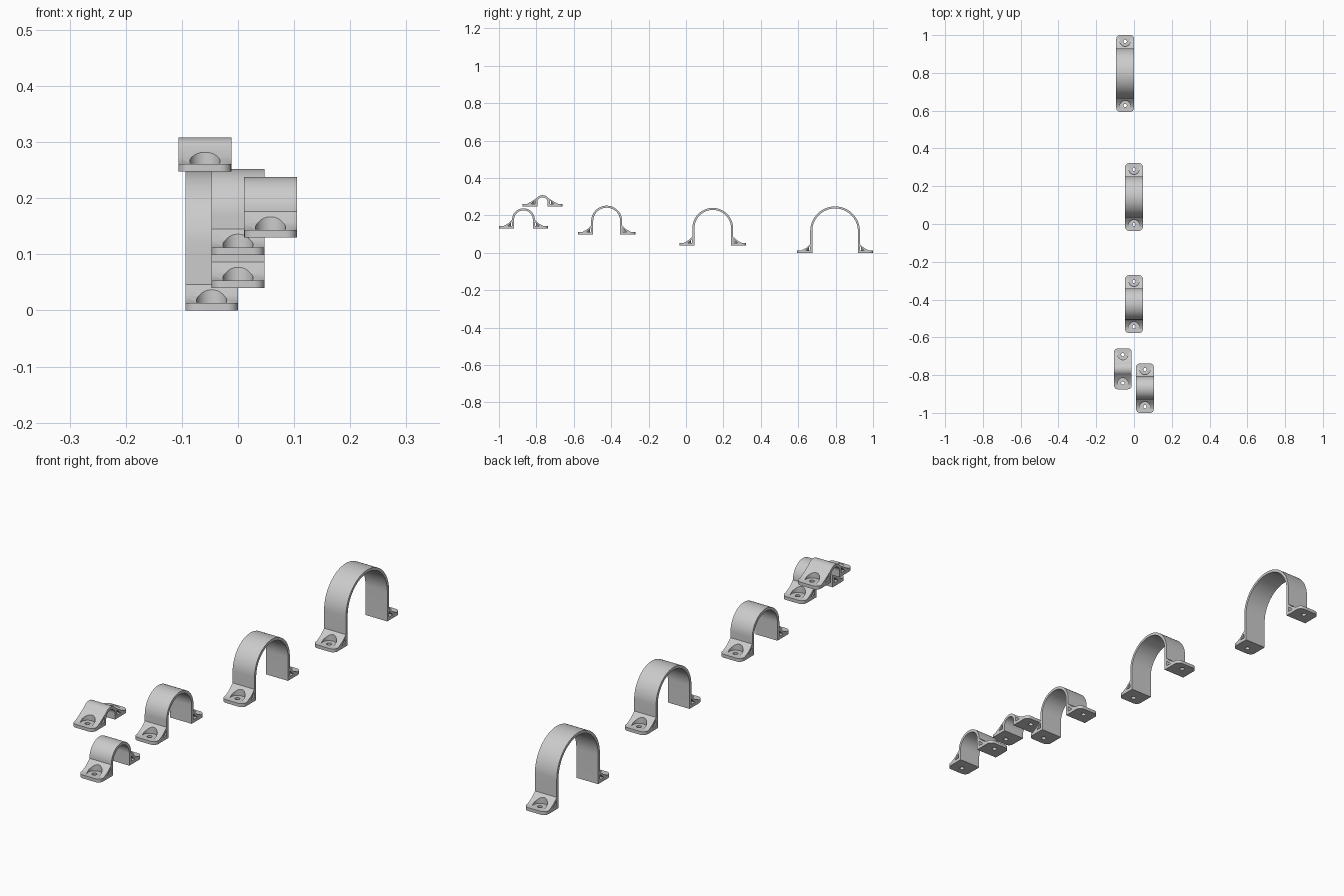
import bpy, bmesh
from math import sin, cos, asin, pi, radians

if "Cube" in bpy.data.objects:
    bpy.data.objects.remove(bpy.data.objects["Cube"])

W = 0.094        # strap width
T = 0.013        # foot thickness
S = 0.011        # strap thickness
FOOT = 0.07      # foot length beyond the leg
GY, GZ = 0.046, 0.046   # gusset reach and height
HOLE = 0.037     # screw centre, measured from the leg


def prism(name, pts, axis, lo, hi):
    """Extrude a 2D outline: axis 'x' takes (y, z) points, axis 'z' takes (x, y) points."""
    bm = bmesh.new()
    if axis == 'x':
        rings = [[bm.verts.new((d, a, b)) for a, b in pts] for d in (lo, hi)]
    else:
        rings = [[bm.verts.new((a, b, d)) for a, b in pts] for d in (lo, hi)]
    bm.faces.new(rings[0])
    bm.faces.new(rings[1])
    n = len(pts)
    for i in range(n):
        j = (i + 1) % n
        bm.faces.new((rings[0][i], rings[0][j], rings[1][j], rings[1][i]))
    bmesh.ops.recalc_face_normals(bm, faces=bm.faces)
    me = bpy.data.meshes.new(name)
    bm.to_mesh(me)
    bm.free()
    ob = bpy.data.objects.new(name, me)
    bpy.context.collection.objects.link(ob)
    return ob


def circle(cy, r, n=40):
    return [(r * cos(2 * pi * i / n), cy + r * sin(2 * pi * i / n)) for i in range(n)]


def rounded_rect(hx, hy, r, n=6):
    pts = []
    for k, (sx, sy) in enumerate(((1, 1), (-1, 1), (-1, -1), (1, -1))):
        for i in range(n + 1):
            a = (k + i / n) * pi / 2
            pts.append((sx * (hx - r) + r * cos(a), sy * (hy - r) + r * sin(a)))
    return pts


def boolean(ob, cutter, op='DIFFERENCE'):
    m = ob.modifiers.new("cut", 'BOOLEAN')
    m.object, m.operation, m.solver = cutter, op, 'EXACT'
    bpy.context.view_layer.objects.active = ob
    bpy.ops.object.modifier_apply(modifier=m.name)
    bpy.data.objects.remove(cutter, do_unlink=True)


def clamp(name, R, H, x, y, z):
    half, cz = R + FOOT, H - R
    # side outline: foot, sloping gusset, leg and arch
    a0 = asin((GZ - cz) / R) if GZ > cz else 0
    right = [(half, 0), (half, T), (R + GY, T), (R + 0.022, T + 0.013)]
    right.append((R * cos(a0), GZ))
    n = 20
    start = 0 if GZ < cz - 0.002 else 1
    for i in range(start, n):
        a = a0 + (pi / 2 - a0) * i / n
        right.append((R * cos(a), cz + R * sin(a)))
    outer = right + [(0, H)] + [(-a, b) for a, b in reversed(right)]
    ri = R - S
    inner = [(-ri, 0)] + [(-ri * cos(pi * i / 40), cz + ri * sin(pi * i / 40))
                          for i in range(41)] + [(ri, 0)]
    ob = prism(name, outer + inner, 'x', -W / 2, W / 2)

    # rounded foot corners
    boolean(ob, prism("plan", rounded_rect(W / 2, half, 0.02), 'z', -0.1, H + 0.1), 'INTERSECT')

    for s in (1, -1):
        cy = s * (R + HOLE)
        # side opening under the gusset, leaving a wall around the screw pocket
        tri = [(s * (R + 0.001), T), (s * (R + 0.023), T), (s * (R + 0.001), 0.034)]
        tunnel = prism("opening", tri, 'x', -W, W)
        boolean(tunnel, prism("wall", circle(cy, 0.031), 'z', -0.1, 0.1))
        boolean(ob, tunnel)
        # round screw pocket and screw hole
        boolean(ob, prism("pocket", circle(cy, 0.027), 'z', T - 0.0015, 0.1))
        boolean(ob, prism("hole", circle(cy, 0.009, 24), 'z', -0.1, 0.1))

    ob.location = (x, y, z)
    bpy.ops.object.select_all(action='DESELECT')
    ob.select_set(True)
    bpy.context.view_layer.objects.active = ob
    bpy.ops.object.shade_smooth_by_angle(angle=radians(30))


# five pipe clamps: outer radius, height, position
for name, R, H, x, y, z in (
        ("pipe_clamp_largest", 0.133, 0.248, -0.047, 0.797, 0.0),
        ("pipe_clamp_large", 0.109, 0.200, 0.0, 0.143, 0.04),
        ("pipe_clamp_medium", 0.083, 0.153, 0.0, -0.424, 0.099),
        ("pipe_clamp_small", 0.061, 0.108, 0.058, -0.869, 0.13),
        ("pipe_clamp_smallest", 0.038, 0.060, -0.059, -0.767, 0.248)):
    clamp(name, R, H, x, y, z)
